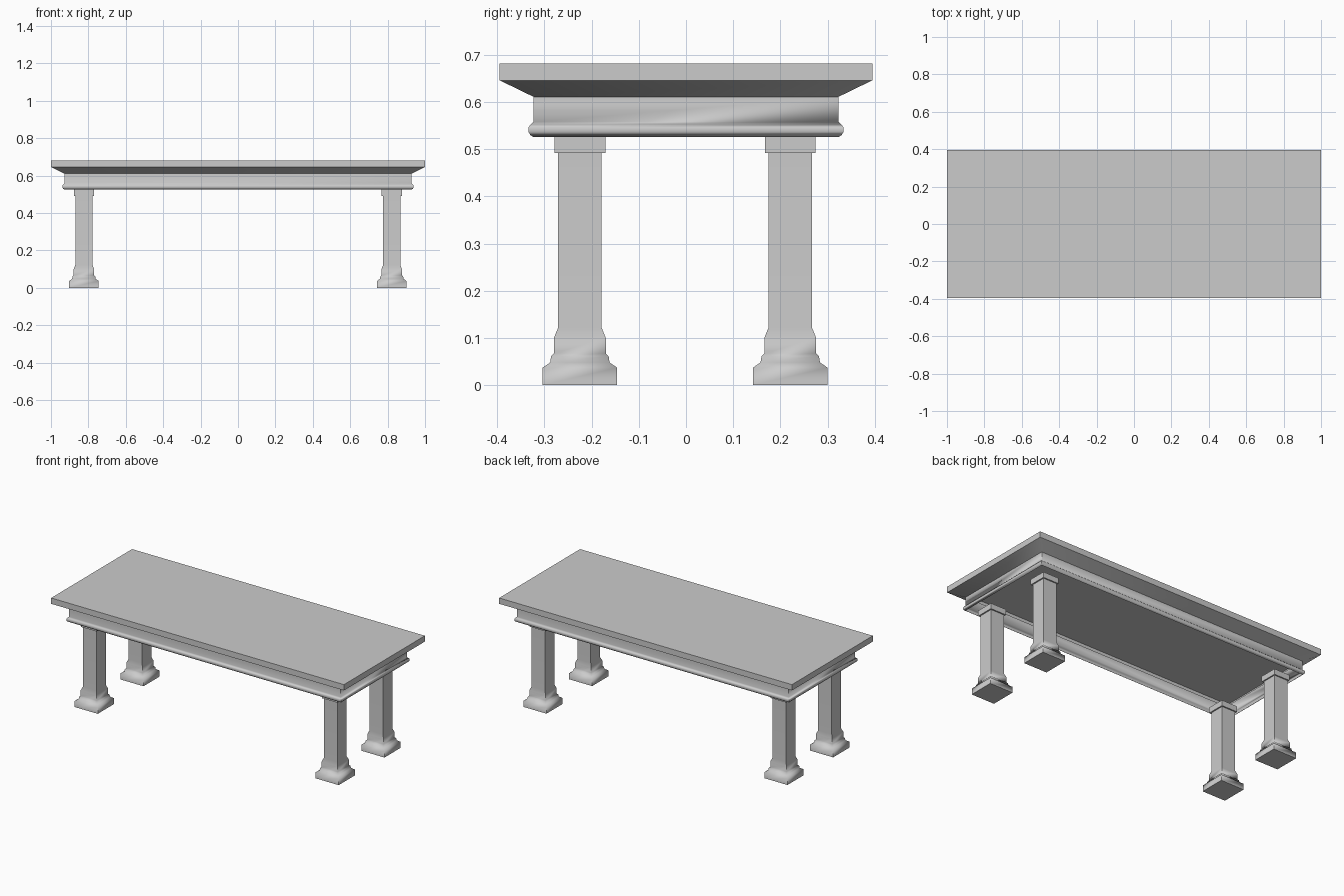
import bpy
import bmesh
import math

cube = bpy.data.objects.get("Cube")
if cube:
    bpy.data.objects.remove(cube, do_unlink=True)

stone = bpy.data.materials.new("light_grey_stone")
stone.use_nodes = True
GREY = (0.6, 0.6, 0.6, 1)
stone.diffuse_color = GREY
stone.node_tree.nodes["Principled BSDF"].inputs["Base Color"].default_value = GREY


def rectangular_loft(name, half_x, half_y, profile, location=(0, 0, 0), closed_base=True):
    """Stack rectangular rings, bottom to top; each profile entry is (inset, height)."""
    bm = bmesh.new()
    rings = []
    for inset, z in profile:
        x, y = half_x - inset, half_y - inset
        rings.append([bm.verts.new(p) for p in
                      ((-x, -y, z), (x, -y, z), (x, y, z), (-x, y, z))])
    for low, high in zip(rings, rings[1:]):
        for i in range(4):
            j = (i + 1) % 4
            bm.faces.new((low[i], low[j], high[j], high[i]))
    if closed_base:
        bm.faces.new(reversed(rings[0]))
    bm.faces.new(rings[-1])
    mesh = bpy.data.meshes.new(name)
    bm.to_mesh(mesh)
    bm.free()
    mesh.materials.append(stone)
    obj = bpy.data.objects.new(name, mesh)
    obj.location = location
    bpy.context.collection.objects.link(obj)
    bpy.ops.object.select_all(action="DESELECT")
    obj.select_set(True)
    bpy.context.view_layer.objects.active = obj
    bpy.ops.object.shade_smooth_by_angle(angle=math.radians(60))
    # Keep the large faces flat and the mouldings soft
    weighted = obj.modifiers.new("weighted_normals", "WEIGHTED_NORMAL")
    weighted.keep_sharp = True


# Tabletop: hollow shell with rolled lower moulding, frieze and flared edge slab
rectangular_loft("tabletop", 1.0, 0.395, [
    (0.071, 0.526), (0.065, 0.53), (0.061, 0.537), (0.061, 0.546),
    (0.065, 0.552), (0.072, 0.558),
    (0.072, 0.611), (0.0, 0.646), (0.0, 0.682),
], closed_base=False)

# Square columns: plinth, stepped base, shaft and capital
column = [
    (0.0, 0.0), (0.0, 0.037), (0.016, 0.048), (0.018, 0.061),
    (0.024, 0.067), (0.024, 0.1), (0.033, 0.122),
    (0.033, 0.492), (0.025, 0.492), (0.025, 0.526),
]
for end, x in (("right", -0.824), ("left", 0.822)):
    for side, y in (("front", -0.225), ("back", 0.221)):
        rectangular_loft(f"{side}_{end}_leg", 0.079, 0.079, column, (x, y, 0))
